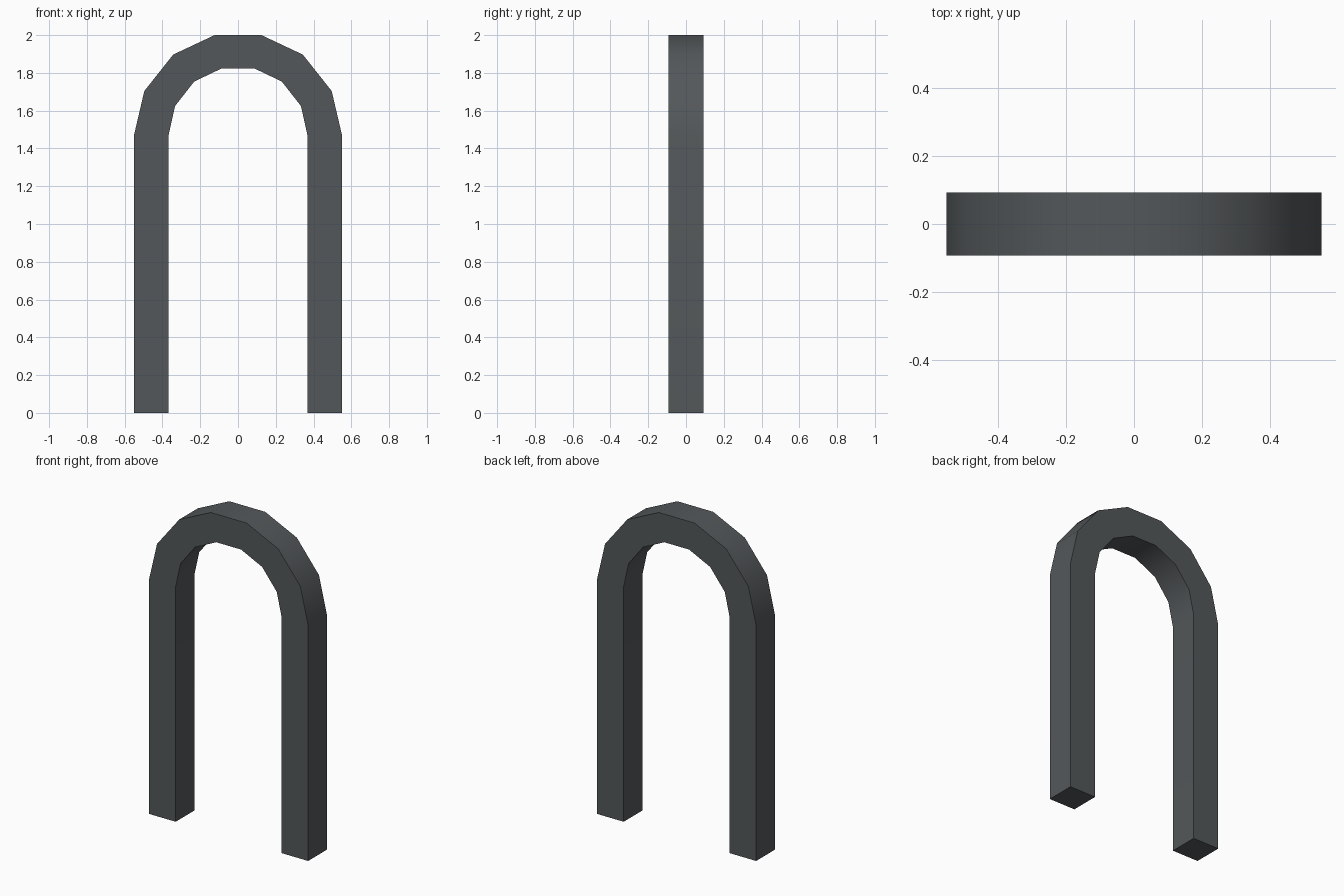
import bpy
import bmesh
import math

if "Cube" in bpy.data.objects:
    bpy.data.objects.remove(bpy.data.objects["Cube"])

HALF_DEPTH = 0.092

# Left half of the arch: (outer point, inner point) from the foot to the crown
half = [
    ((-0.55, 0.0), (-0.367, 0.0)),
    ((-0.55, 1.473), (-0.367, 1.473)),
    ((-0.496, 1.704), (-0.333, 1.625)),
    ((-0.343, 1.897), (-0.232, 1.754)),
    ((-0.124, 2.0), (-0.086, 1.824)),
]
stations = half + [((-o[0], o[1]), (-i[0], i[1])) for o, i in reversed(half)]

# Square bar swept along the arch
bm = bmesh.new()
rings = []
for (ox, oz), (ix, iz) in stations:
    rings.append([bm.verts.new(p) for p in (
        (ox, -HALF_DEPTH, oz), (ix, -HALF_DEPTH, iz),
        (ix, HALF_DEPTH, iz), (ox, HALF_DEPTH, oz))])
for a, b in zip(rings, rings[1:]):
    for k in range(4):
        n = (k + 1) % 4
        bm.faces.new((a[k], a[n], b[n], b[k]))

# Feet
bm.faces.new(rings[0])
bm.faces.new(rings[-1])
bmesh.ops.recalc_face_normals(bm, faces=bm.faces)

mesh = bpy.data.meshes.new("arch_bar")
bm.to_mesh(mesh)
bm.free()
arch = bpy.data.objects.new("arch_bar", mesh)
bpy.context.collection.objects.link(arch)

# Dark grey metal
mat = bpy.data.materials.new("dark_grey")
mat.diffuse_color = (0.088, 0.097, 0.102, 1.0)
mat.use_nodes = True
mat.node_tree.nodes["Principled BSDF"].inputs["Base Color"].default_value = mat.diffuse_color
mesh.materials.append(mat)

# Smooth along the bend, sharp along the bar edges
bpy.context.view_layer.objects.active = arch
arch.select_set(True)
bpy.ops.object.shade_smooth_by_angle(angle=math.radians(35))
